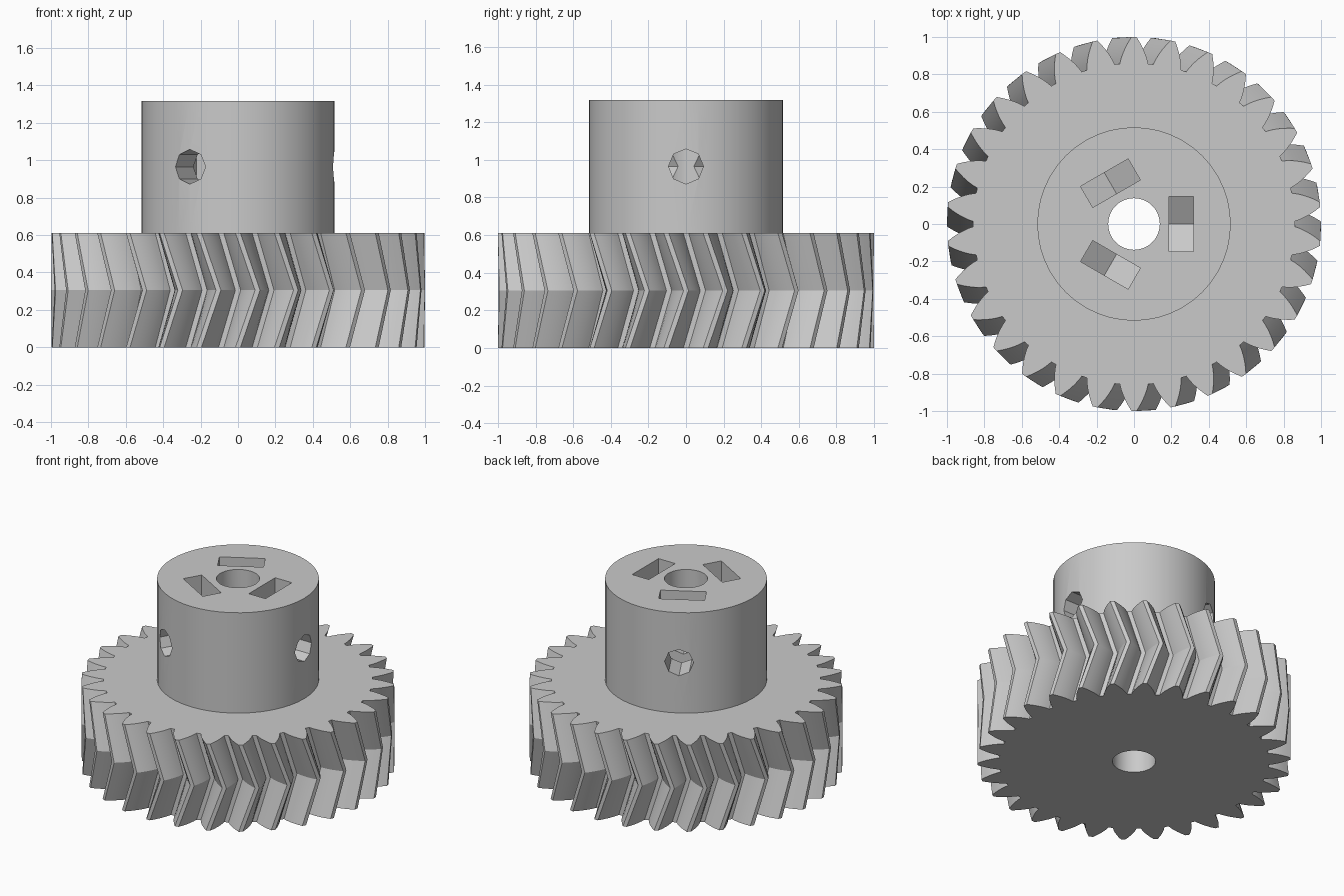
import bpy, bmesh, math
from mathutils import Matrix, Vector

if "Cube" in bpy.data.objects:
    bpy.data.objects.remove(bpy.data.objects["Cube"])

TEETH = 30
PRESSURE = math.radians(28)
TIP_R, ROOT_R = 1.0, 0.86
GEAR_H, TOP_Z = 0.61, 1.317
HUB_R, BORE_R = 0.517, 0.138
HOLE_Z, HOLE_R = 0.965, 0.093
NUT_X, NUT_THICK, NUT_HALF = 0.252, 0.13, 0.147

grey = bpy.data.materials.new("plain grey")
grey.use_nodes = True
grey.diffuse_color = (0.59, 0.59, 0.59, 1)
grey.node_tree.nodes["Principled BSDF"].inputs["Base Color"].default_value = grey.diffuse_color


def loft(name, rings):
    """Closed solid skinned through rings of matching points."""
    bm = bmesh.new()
    loops = [[bm.verts.new(p) for p in ring] for ring in rings]
    n = len(loops[0])
    for a, b in zip(loops, loops[1:]):
        for i in range(n):
            j = (i + 1) % n
            bm.faces.new((a[i], a[j], b[j], b[i]))
    bm.faces.new(loops[0][::-1])
    bm.faces.new(loops[-1])
    bmesh.ops.recalc_face_normals(bm, faces=bm.faces)
    mesh = bpy.data.meshes.new(name)
    bm.to_mesh(mesh)
    bm.free()
    obj = bpy.data.objects.new(name, mesh)
    bpy.context.collection.objects.link(obj)
    mesh.materials.append(grey)
    return obj


def cylinder(name, radius, z0, z1, sides):
    ring = [(radius * math.cos(math.tau * i / sides),
             radius * math.sin(math.tau * i / sides)) for i in range(sides)]
    return loft(name, [[(x, y, z) for x, y in ring] for z in (z0, z1)])


def combine(target, tool, operation):
    """Boolean the tool into the target, then discard the tool."""
    mod = target.modifiers.new(operation, "BOOLEAN")
    mod.operation, mod.solver, mod.object = operation, "EXACT", tool
    bpy.context.view_layer.objects.active = target
    bpy.ops.object.modifier_apply(modifier=mod.name)
    bpy.data.objects.remove(tool)


# Involute tooth outline
def involute(a):
    return math.tan(a) - a


pitch_r = TIP_R * TEETH / (TEETH + 2)
base_r = pitch_r * math.cos(PRESSURE)


def half_angle(r):
    return (math.pi / (2 * TEETH) + involute(PRESSURE)
            - involute(math.acos(min(1, base_r / r))))


STEPS = 5
radii = [ROOT_R + (TIP_R - ROOT_R) * i / STEPS for i in range(STEPS + 1)]
tooth = [(r, -half_angle(r)) for r in radii] + [(r, half_angle(r)) for r in radii[::-1]]


def gear_ring(z, turn):
    return [(r * math.cos(a + turn + k * math.tau / TEETH),
             r * math.sin(a + turn + k * math.tau / TEETH), z)
            for k in range(TEETH) for r, a in tooth]


# Herringbone gear: one tooth points to the front, the middle is turned half a tooth
FRONT = -math.pi / 2
gear = loft("herringbone_gear", [gear_ring(0, FRONT),
                                 gear_ring(GEAR_H / 2, FRONT + math.pi / TEETH),
                                 gear_ring(GEAR_H, FRONT)])

# Hub and central bore
combine(gear, cylinder("hub", HUB_R, GEAR_H / 2, TOP_Z, 48), "UNION")
combine(gear, cylinder("bore", BORE_R, -0.1, TOP_Z + 0.1, 40), "DIFFERENCE")

# Three nut slots with pointed floors, each crossed by an octagonal screw hole
corner = NUT_HALF / math.cos(math.pi / 6)
slot = [(-NUT_HALF, TOP_Z + 0.1), (-NUT_HALF, HOLE_Z - corner / 2), (0, HOLE_Z - corner),
        (NUT_HALF, HOLE_Z - corner / 2), (NUT_HALF, TOP_Z + 0.1)]
octagon = [(HOLE_R * math.cos(k * math.pi / 4), HOLE_Z + HOLE_R * math.sin(k * math.pi / 4))
           for k in range(8)]
cuts = [("nut_slot", slot, NUT_X - NUT_THICK / 2, NUT_X + NUT_THICK / 2),
        ("screw_hole", octagon, BORE_R / 2, HUB_R + 0.1)]
for k in range(3):
    spin = Matrix.Rotation(k * math.tau / 3, 3, "Z")
    for name, outline, x0, x1 in cuts:
        rings = [[spin @ Vector((x, y, z)) for y, z in outline] for x in (x0, x1)]
        combine(gear, loft(name, rings), "DIFFERENCE")

# Smooth the round walls, keep real edges sharp
bpy.ops.object.select_all(action="DESELECT")
gear.select_set(True)
bpy.context.view_layer.objects.active = gear
bpy.ops.object.shade_smooth_by_angle(angle=math.radians(20))
